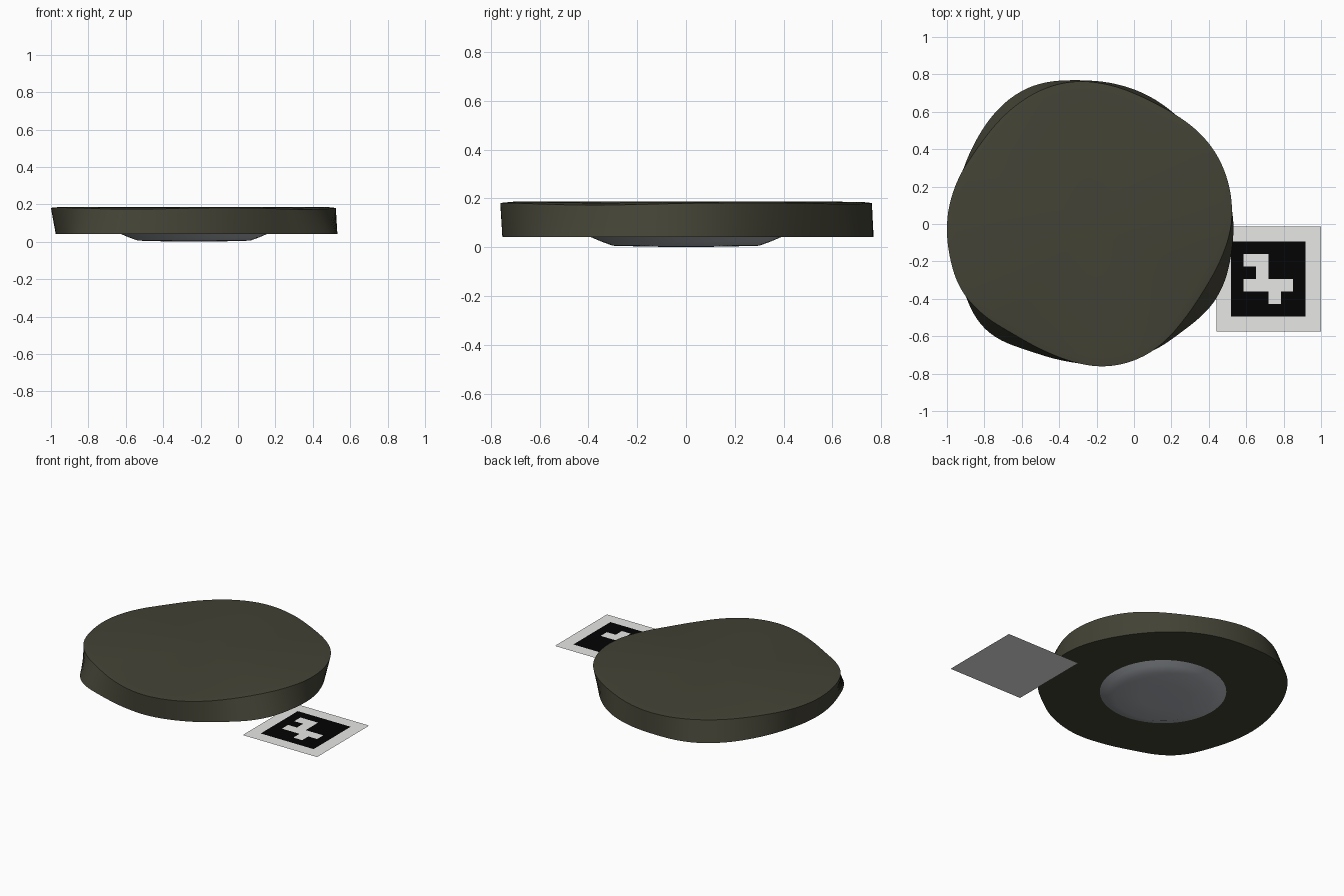
import bpy, bmesh, math

if "Cube" in bpy.data.objects:
    bpy.data.objects.remove(bpy.data.objects["Cube"])

CX = -0.235          # axis of the round body
SEG = 144


def material(name, rgb):
    m = bpy.data.materials.new(name)
    m.diffuse_color = (*rgb, 1)
    m.use_nodes = True
    m.node_tree.nodes["Principled BSDF"].inputs["Base Color"].default_value = m.diffuse_color
    return m


olive = material("dark olive", (0.056, 0.055, 0.036))
grey = material("cool grey", (0.40, 0.425, 0.46))
white = material("paper white", (0.80, 0.80, 0.79))
black = material("ink black", (0.001, 0.001, 0.001))


def finish(name, bm, mats, smooth=None):
    me = bpy.data.meshes.new(name)
    bm.to_mesh(me)
    bm.free()
    ob = bpy.data.objects.new(name, me)
    bpy.context.collection.objects.link(ob)
    for m in mats:
        me.materials.append(m)
    if smooth:
        bpy.ops.object.select_all(action='DESELECT')
        ob.select_set(True)
        bpy.context.view_layer.objects.active = ob
        bpy.ops.object.shade_smooth_by_angle(angle=math.radians(smooth))
    return ob


def radial(name, rings, low_z, high_z, mats, smooth):
    """Loft rings of points from low to high, closing ends with fans."""
    bm = bmesh.new()
    rows = [[bm.verts.new(p) for p in ring] for ring in rings]
    n = len(rows[0])
    low = bm.verts.new((CX, 0, low_z))
    high = bm.verts.new((CX, 0, high_z)) if high_z is not None else None
    for i in range(n):
        j = (i + 1) % n
        for a, b in zip(rows, rows[1:]):
            bm.faces.new((a[i], a[j], b[j], b[i]))
        bm.faces.new((rows[0][j], rows[0][i], low))
        if high:
            bm.faces.new((rows[-1][i], rows[-1][j], high))
    return finish(name, bm, mats, smooth)


# wavy outlines: (angle in degrees, radius); lobes of rim and hem alternate
RIM = [(-168, .769), (-153, .777), (-140, .75), (-125, .712), (-110, .718),
       (-98, .74), (-85, .768), (-70, .768), (-58, .745), (-45, .712),
       (-30, .70), (-15, .722), (0, .757), (15, .772), (30, .773), (43, .757),
       (54, .737), (66, .73), (82, .75), (96, .768), (108, .765), (120, .75),
       (135, .73), (147, .722), (161, .745), (178, .765)]
HEM = [(-168, .745), (-153, .758), (-140, .795), (-130, .793), (-116, .748),
       (-98, .743), (-85, .757), (-70, .755), (-58, .757), (-49, .752),
       (-38, .778), (-26, .787), (-12, .77), (4, .766), (17, .748), (30, .735),
       (43, .735), (54, .743), (66, .754), (82, .762), (96, .77), (108, .797),
       (118, .802), (128, .788), (145, .752), (161, .732), (178, .738)]


def raw_radius(table, deg):
    pts = table + [(table[0][0] + 360, table[0][1])]
    d = (deg + 168) % 360 - 168
    for (a, ra), (b, rb) in zip(pts, pts[1:]):
        if a <= d <= b:
            return ra + (rb - ra) * (d - a) / (b - a)


def radius(table, deg):
    return sum(raw_radius(table, deg + k) for k in (-6, -3, 0, 3, 6)) / 5


def body_ring(kind):
    ring = []
    for i in range(SEG):
        deg = 360 * i / SEG
        t = math.radians(deg)
        r = radius(RIM, deg)
        wave = r - 0.765
        if kind == "hem":
            r, z = radius(HEM, deg), 0.042
        elif kind == "rim":
            z = 0.181 + wave * 0.14
        else:
            r, z = r * 0.94, 0.186 + wave * 0.07
        ring.append((CX + r * math.cos(t), r * math.sin(t), z))
    return ring


# wavy closed slab
radial("wavy_slab", [body_ring(k) for k in ("hem", "rim", "shoulder")],
       0.042, 0.187, [olive], 35)


# shallow dish under the slab
def circle(r, z):
    return [(CX + r * math.cos(2 * math.pi * i / 64),
             r * math.sin(2 * math.pi * i / 64), z) for i in range(64)]


radial("base_dish", [circle(.15, .002), circle(.30, .006), circle(.35, .024), circle(.392, .042)],
       0.001, None, [grey], 40)

# square marker plate: paper border, black field, white cells
X0, Y0, STEP = 0.518, -0.094, 0.4 / 6
xs = [0.44] + [X0 + STEP * i for i in range(7)] + [1.0]
ys = [-0.014] + [Y0 - STEP * i for i in range(7)] + [-0.574]
CELLS = {(1, 1), (2, 1), (2, 2), (1, 3), (2, 3), (3, 3), (4, 3), (3, 4)}
bm = bmesh.new()
grid = [[bm.verts.new((x, y, 0.002)) for x in xs] for y in ys]
for r in range(8):
    for c in range(8):
        f = bm.faces.new((grid[r][c], grid[r + 1][c], grid[r + 1][c + 1], grid[r][c + 1]))
        inside = 1 <= r <= 6 and 1 <= c <= 6
        f.material_index = 1 if inside and (c - 1, r - 1) not in CELLS else 0
under = [bm.verts.new((x, y, 0)) for x, y in
         ((xs[0], ys[0]), (xs[-1], ys[0]), (xs[-1], ys[-1]), (xs[0], ys[-1]))]
bm.faces.new(under)
finish("marker_plate", bm, [white, black])
